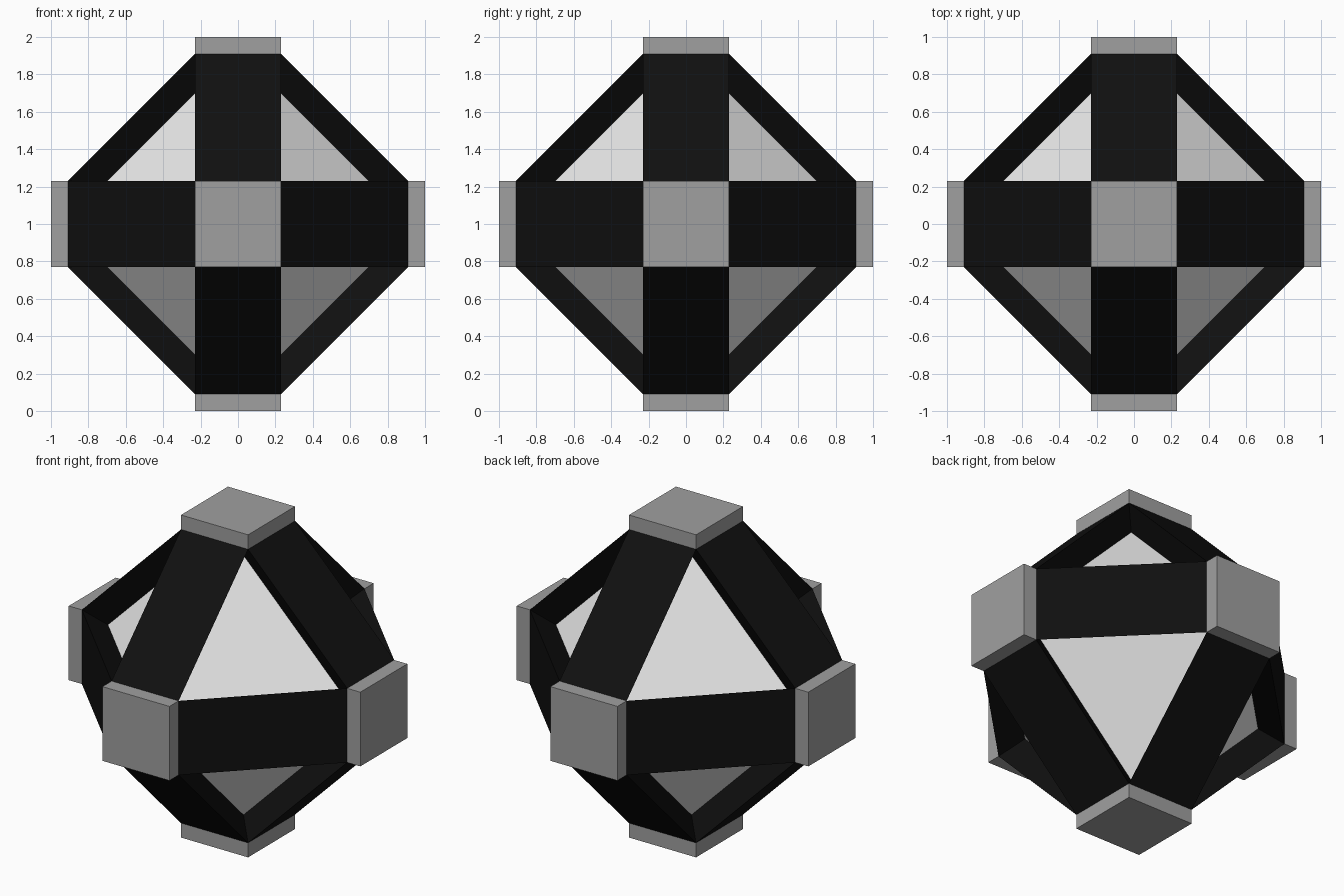
import bpy
import bmesh
import math
from itertools import product
from mathutils import Matrix, Vector

HALF = 0.23      # half width of beams and caps
REACH = 0.91     # where the frame ends and the caps begin
RECESS = 0.182   # depth of the triangular panels
CENTRE = Vector((0, 0, 1))

default = bpy.data.objects.get("Cube")
if default:
    bpy.data.objects.remove(default, do_unlink=True)


def make_material(name, value):
    mat = bpy.data.materials.new(name)
    mat.use_nodes = True
    colour = (value, value, value, 1)
    mat.diffuse_color = colour
    mat.node_tree.nodes["Principled BSDF"].inputs["Base Color"].default_value = colour
    return mat


black = make_material("black", 0.005)
white = make_material("white", 0.8)
grey = make_material("grey", 0.35)


def make_object(name, bm, materials):
    mesh = bpy.data.meshes.new(name)
    bm.to_mesh(mesh)
    bm.free()
    for mat in materials:
        mesh.materials.append(mat)
    obj = bpy.data.objects.new(name, mesh)
    obj.location = CENTRE
    bpy.context.collection.objects.link(obj)
    return obj


# Frame: hull of six squares, giving twelve beams and eight triangles
bm = bmesh.new()
for axis in range(3):
    for signs in product((-1, 1), repeat=3):
        size = [HALF] * 3
        size[axis] = REACH
        bm.verts.new([s * d for s, d in zip(signs, size)])
bmesh.ops.convex_hull(bm, input=bm.verts)
bmesh.ops.dissolve_limit(bm, angle_limit=math.radians(1), verts=bm.verts, edges=bm.edges)
bmesh.ops.recalc_face_normals(bm, faces=bm.faces)

# Panels: sink each triangle straight inward, leaving black walls
triangles = [f for f in bm.faces if len(f.verts) == 3]
panels = bmesh.ops.extrude_discrete_faces(bm, faces=triangles)["faces"]
for panel in panels:
    inward = -panel.calc_center_median().normalized() * RECESS
    bmesh.ops.translate(bm, vec=inward, verts=panel.verts)
    panel.material_index = 1
bmesh.ops.recalc_face_normals(bm, faces=bm.faces)
make_object("frame_with_panels", bm, [black, white])

# Caps: a square plate on each end of the three axes
cap_names = (("right_cap", "left_cap"), ("front_cap", "back_cap"), ("bottom_cap", "top_cap"))
for axis, names in enumerate(cap_names):
    for sign, name in zip((-1, 1), names):
        size = [2 * HALF] * 3
        size[axis] = 1 - REACH
        offset = Vector((0, 0, 0))
        offset[axis] = sign * (1 + REACH) / 2
        bm = bmesh.new()
        bmesh.ops.create_cube(bm, size=1, matrix=Matrix.Translation(offset) @ Matrix.Diagonal((*size, 1)))
        make_object(name, bm, [grey])
